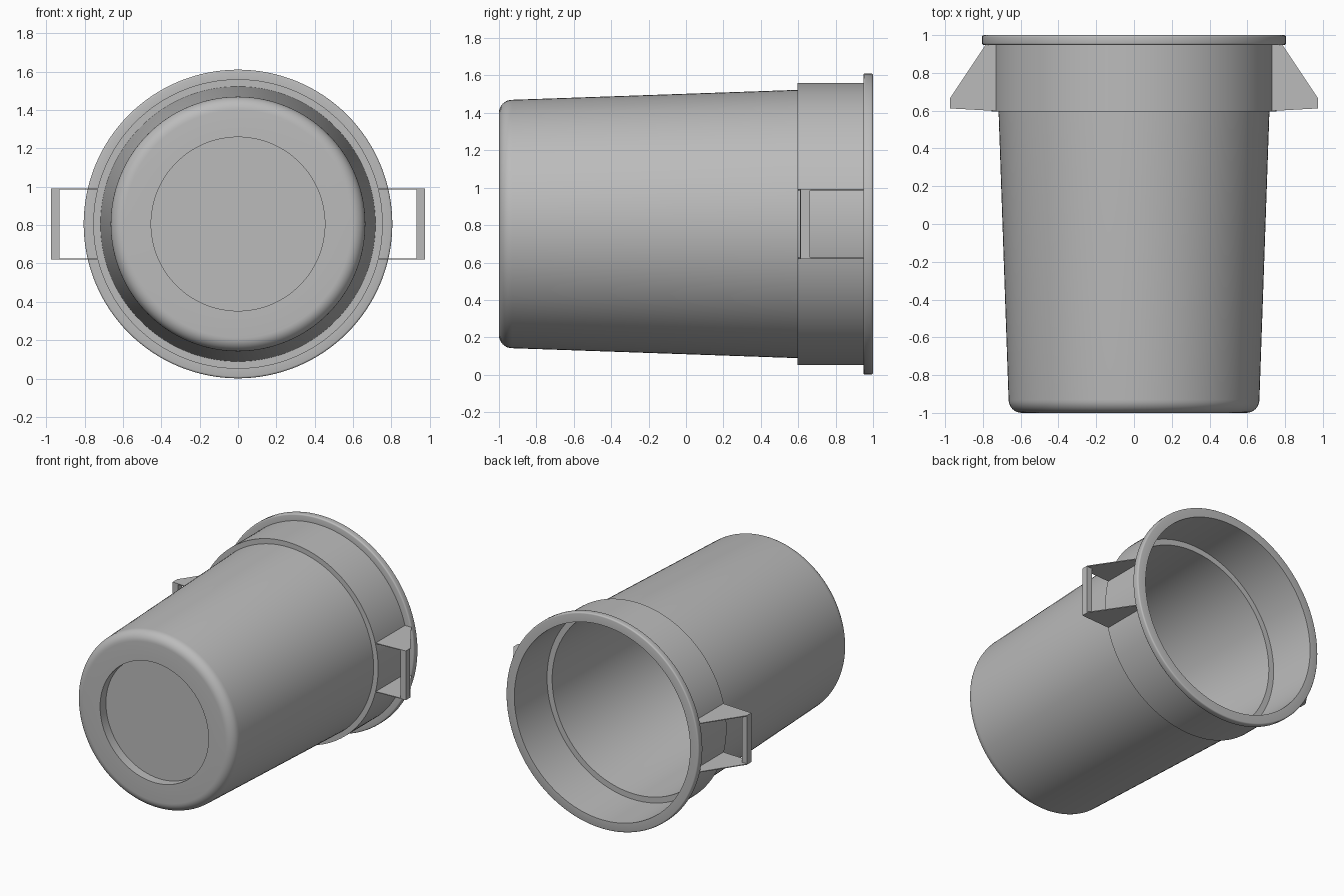
import bpy, bmesh, math
from mathutils import Vector, Matrix

cube = bpy.data.objects.get("Cube")
if cube:
    bpy.data.objects.remove(cube, do_unlink=True)

AXIS_Z = 0.806
SEGMENTS = 128

grey = bpy.data.materials.new("grey_plastic")
grey.use_nodes = True
grey.diffuse_color = (0.5, 0.5, 0.5, 1)
grey.node_tree.nodes["Principled BSDF"].inputs["Base Color"].default_value = (0.5, 0.5, 0.5, 1)


def add_object(name, bm):
    bmesh.ops.recalc_face_normals(bm, faces=bm.faces)
    mesh = bpy.data.meshes.new(name)
    bm.to_mesh(mesh)
    bm.free()
    mesh.materials.append(grey)
    obj = bpy.data.objects.new(name, mesh)
    bpy.context.collection.objects.link(obj)
    return obj


def corner(r, y, radius, start, end, steps=8):
    """Rounded corner of the profile, as (radius, y) points."""
    angles = [math.radians(start + (end - start) * i / steps) for i in range(steps + 1)]
    return [(r + radius * math.cos(a), y + radius * math.sin(a)) for a in angles]


def prism(name, outline, z_low, z_high):
    """Extrude an (x, y) outline upwards."""
    bm = bmesh.new()
    face = bm.faces.new([bm.verts.new((x, y, z_low)) for x, y in outline])
    grown = bmesh.ops.extrude_face_region(bm, geom=[face])["geom"]
    verts = [v for v in grown if isinstance(v, bmesh.types.BMVert)]
    bmesh.ops.translate(bm, verts=verts, vec=(0, 0, z_high - z_low))
    return add_object(name, bm)


# Bin shell: recessed base, tapered wall, collar, rolled rim, then the inside
profile = [(0, -0.93), (0.453, -0.93), (0.453, -1)]
profile += corner(0.594, -0.93, 0.07, -90, 0)
profile += [(0.717, 0.595), (0.755, 0.595), (0.755, 0.948)]
profile += corner(0.795, 0.958, 0.01, -90, 0, 3)
profile += corner(0.795, 0.99, 0.01, 0, 90, 3)
profile += [(0.735, 1), (0.728, 0.62), (0.685, 0.62)]
profile += corner(0.585, -0.85, 0.045, 0, -90)
profile += [(0, -0.895)]

bm = bmesh.new()
verts = [bm.verts.new((r, y, AXIS_Z)) for r, y in profile]
edges = [bm.edges.new(pair) for pair in zip(verts, verts[1:])]
bmesh.ops.spin(bm, geom=verts + edges, cent=(0, 0, AXIS_Z), axis=(0, 1, 0),
               angle=math.tau, steps=SEGMENTS, use_duplicate=False)
bmesh.ops.remove_doubles(bm, verts=bm.verts, dist=0.0005)
shell = add_object("bin_shell", bm)
bpy.context.view_layer.objects.active = shell
shell.select_set(True)
bpy.ops.object.shade_smooth_by_angle(angle=math.radians(35))
shell.select_set(False)

# Handles: two thin gusset plates joined by a grip bar on each side
LOW, HIGH, THICK = AXIS_Z - 0.186, AXIS_Z + 0.186, 0.006
gusset = [(0.72, 0.598), (0.975, 0.612), (0.975, 0.665), (0.785, 0.949), (0.72, 0.949)]
grip = [(0.93, 0.61), (0.975, 0.612), (0.975, 0.662), (0.93, 0.662)]
for side, sign in (("left", 1), ("right", -1)):
    def flip(points):
        return [(sign * x, y) for x, y in points]
    prism(side + "_handle_top_plate", flip(gusset), HIGH - THICK, HIGH)
    prism(side + "_handle_bottom_plate", flip(gusset), LOW, LOW + THICK)
    prism(side + "_handle_grip", flip(grip), LOW + THICK, HIGH - THICK)
